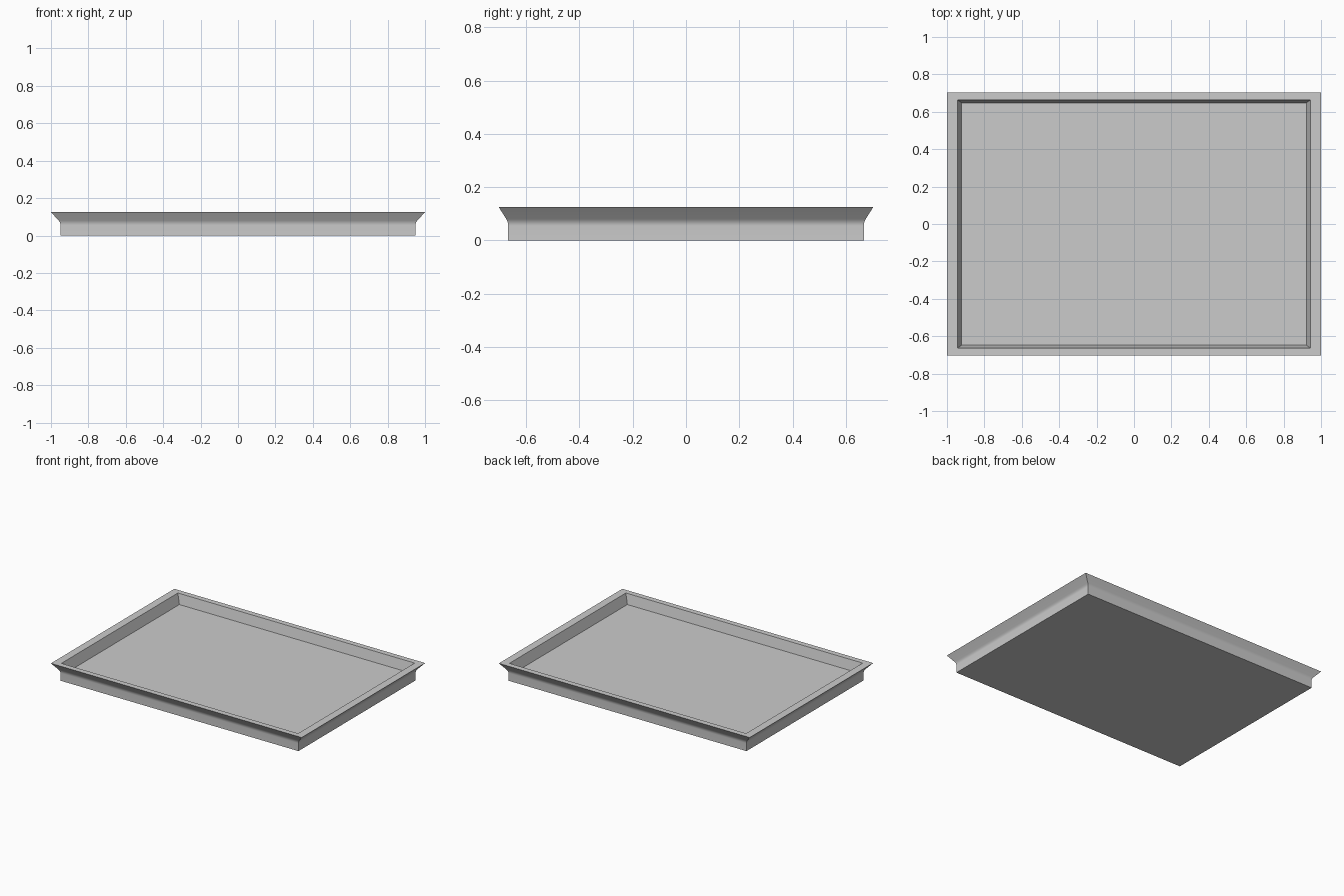
import bpy, bmesh, math
from mathutils import Vector

cube = bpy.data.objects.get("Cube")
if cube:
    bpy.data.objects.remove(cube)

DEPTH = 0.703  # depth to width ratio, also scales the wall thickness


def flat_material(name, color):
    mat = bpy.data.materials.new(name)
    mat.use_nodes = True
    mat.diffuse_color = color
    mat.node_tree.nodes["Principled BSDF"].inputs["Base Color"].default_value = color
    return mat


def bend(a, b, c, steps):
    """Rounded corner from a to c, pulled towards b."""
    a, b, c = Vector(a), Vector(b), Vector(c)
    ts = [i / steps for i in range(steps + 1)]
    return [tuple(a * (1 - t) ** 2 + b * 2 * t * (1 - t) + c * t * t) for t in ts]


def rectangular_sweep(name, profile, mat):
    """Carry a (half width, height) profile round a rectangle and cap both ends."""
    bm = bmesh.new()
    rings = [[bm.verts.new((sx * w, sy * w * DEPTH, z))
              for sx, sy in ((-1, -1), (1, -1), (1, 1), (-1, 1))]
             for w, z in profile]
    for low, high in zip(rings, rings[1:]):
        for i in range(4):
            j = (i + 1) % 4
            bm.faces.new((low[i], low[j], high[j], high[i]))
    bm.faces.new(rings[0][::-1])
    bm.faces.new(rings[-1])
    bmesh.ops.recalc_face_normals(bm, faces=bm.faces)
    mesh = bpy.data.meshes.new(name)
    bm.to_mesh(mesh)
    bm.free()
    mesh.materials.append(mat)
    obj = bpy.data.objects.new(name, mesh)
    bpy.context.collection.objects.link(obj)
    bpy.context.view_layer.objects.active = obj
    obj.select_set(True)
    bpy.ops.object.shade_smooth_by_angle(angle=math.radians(30))
    obj.select_set(False)
    return obj


grey = flat_material("plain grey", (0.6, 0.6, 0.6, 1))

# Outer wall, rounded bend, flared lip, flat rim, sloping inner wall, floor
profile = [(0.949, 0)]
profile += bend((0.949, 0.055), (0.949, 0.068), (0.959, 0.08), 5)
profile += [(1, 0.125), (0.944, 0.125), (0.921, 0.054)]
rectangular_sweep("tray", profile, grey)
